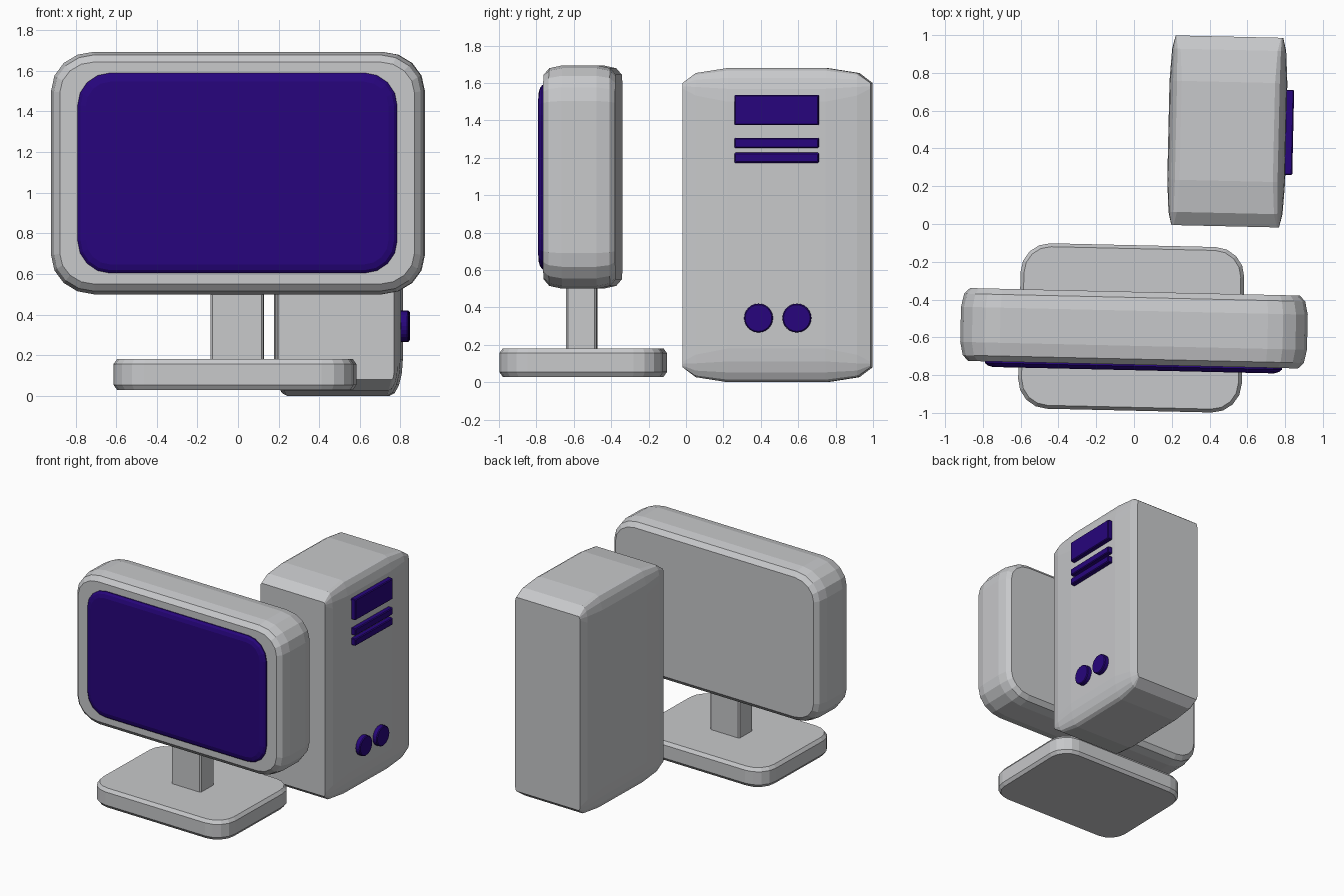
import bpy, bmesh, math

if "Cube" in bpy.data.objects:
    bpy.data.objects.remove(bpy.data.objects["Cube"])

TURN = math.radians(-1.3)  # whole set is turned slightly clockwise


def material(name, rgb):
    m = bpy.data.materials.new(name)
    m.diffuse_color = (*rgb, 1)
    m.use_nodes = True
    m.node_tree.nodes["Principled BSDF"].inputs["Base Color"].default_value = m.diffuse_color
    return m


GREY = material("light_grey", (0.575, 0.582, 0.597))
PURPLE = material("deep_purple", (0.020, 0.0015, 0.205))

AXES = {"x": lambda a, b, t: (t, a, b),
        "y": lambda a, b, t: (a, t, b),
        "z": lambda a, b, t: (a, b, t)}


def outline(ha, hb, ra, rb, seg):
    """Rounded rectangle with elliptical corners."""
    pts = []
    for q, (sa, sb) in enumerate([(1, 1), (-1, 1), (-1, -1), (1, -1)]):
        for i in range(seg + 1):
            ang = math.pi / 2 * (q + i / seg)
            pts.append((sa * (ha - ra) + ra * math.cos(ang),
                        sb * (hb - rb) + rb * math.sin(ang)))
    return pts


def loft(name, axis, rings, loc, mat, seg=3):
    """Skin rings of (offset, half_a, half_b, radius_a, radius_b)."""
    bm = bmesh.new()
    loops = [[bm.verts.new(AXES[axis](a, b, t)) for a, b in outline(ha, hb, ra, rb, seg)]
             for t, ha, hb, ra, rb in rings]
    n = len(loops[0])
    for lo, hi in zip(loops, loops[1:]):
        for i in range(n):
            j = (i + 1) % n
            bm.faces.new((lo[i], lo[j], hi[j], hi[i]))
    bm.faces.new(loops[0])
    bm.faces.new(loops[-1])
    bmesh.ops.remove_doubles(bm, verts=bm.verts, dist=1e-5)
    bmesh.ops.recalc_face_normals(bm, faces=bm.faces)
    me = bpy.data.meshes.new(name)
    bm.to_mesh(me)
    bm.free()
    me.materials.append(mat)
    ob = bpy.data.objects.new(name, me)
    ob.location = loc
    ob.rotation_euler.z = TURN
    bpy.context.collection.objects.link(ob)
    return ob


def mirrored(half, steps, ha, hb):
    """Rings symmetric about the middle; steps are (depth, inset_a, inset_b, ra, rb)."""
    front = [(-half + d, ha - ia, hb - ib, ra, rb) for d, ia, ib, ra, rb in steps]
    return front + [(-r[0], *r[1:]) for r in reversed(front)]


# Monitor: casing, raised screen, stem and foot
loft("monitor_casing", "y", mirrored(0.193, [
    (0, 0.045, 0.05, 0.17, 0.15),
    (0.03, 0.015, 0.015, 0.2, 0.18),
    (0.10, 0, 0, 0.21, 0.19)], 0.918, 0.597), (0, -0.552, 1.097), GREY, 4)
loft("screen", "y", [
    (-0.029, 0.745, 0.450, 0.12, 0.12),
    (-0.021, 0.772, 0.478, 0.145, 0.145),
    (-0.008, 0.787, 0.493, 0.16, 0.16),
    (0.02, 0.787, 0.493, 0.16, 0.16)], (-0.003, -0.745, 1.097), PURPLE, 4)
loft("monitor_stem", "z", [
    (0.17, 0.13, 0.082, 0.01, 0.01),
    (0.56, 0.13, 0.082, 0.01, 0.01)], (-0.003, -0.557, 0), GREY, 1)
loft("monitor_foot", "z", mirrored(0.076, [
    (0, 0.018, 0.018, 0.14, 0.14),
    (0.025, 0, 0, 0.155, 0.155)], 0.592, 0.438), (-0.015, -0.55, 0.105), GREY, 4)

# Computer tower: flat front and back, softly rounded sides
loft("tower_case", "y", mirrored(0.502, [
    (0, 0.027, 0.08, 0.012, 0.03),
    (0.07, 0.01, 0.027, 0.045, 0.12),
    (0.24, 0, 0, 0.065, 0.18)], 0.312, 0.84), (0.494, 0.49, 0.84), GREY, 4)


# Raised details on the tower's right side
def plate(name, y, z, hy, hz, round_=False, seg=1):
    rings = [(t, hy - i, hz - i, *((hy - i, hz - i) if round_ else (0.004, 0.004)))
             for t, i in [(-0.04, 0), (0.018, 0), (0.024, 0.006)]]
    loft(name, "x", rings, (0.819 + 0.0227 * (y - 0.49), y, z), PURPLE, seg)


plate("drive_panel", 0.485, 1.455, 0.225, 0.081)
for k, z in enumerate((1.28, 1.2)):
    plate(f"drive_slot_{k + 1}", 0.485, z, 0.225, 0.027)
for k, y in enumerate((0.388, 0.593)):
    plate(f"round_button_{k + 1}", y, 0.343, 0.077, 0.077, True, 6)
